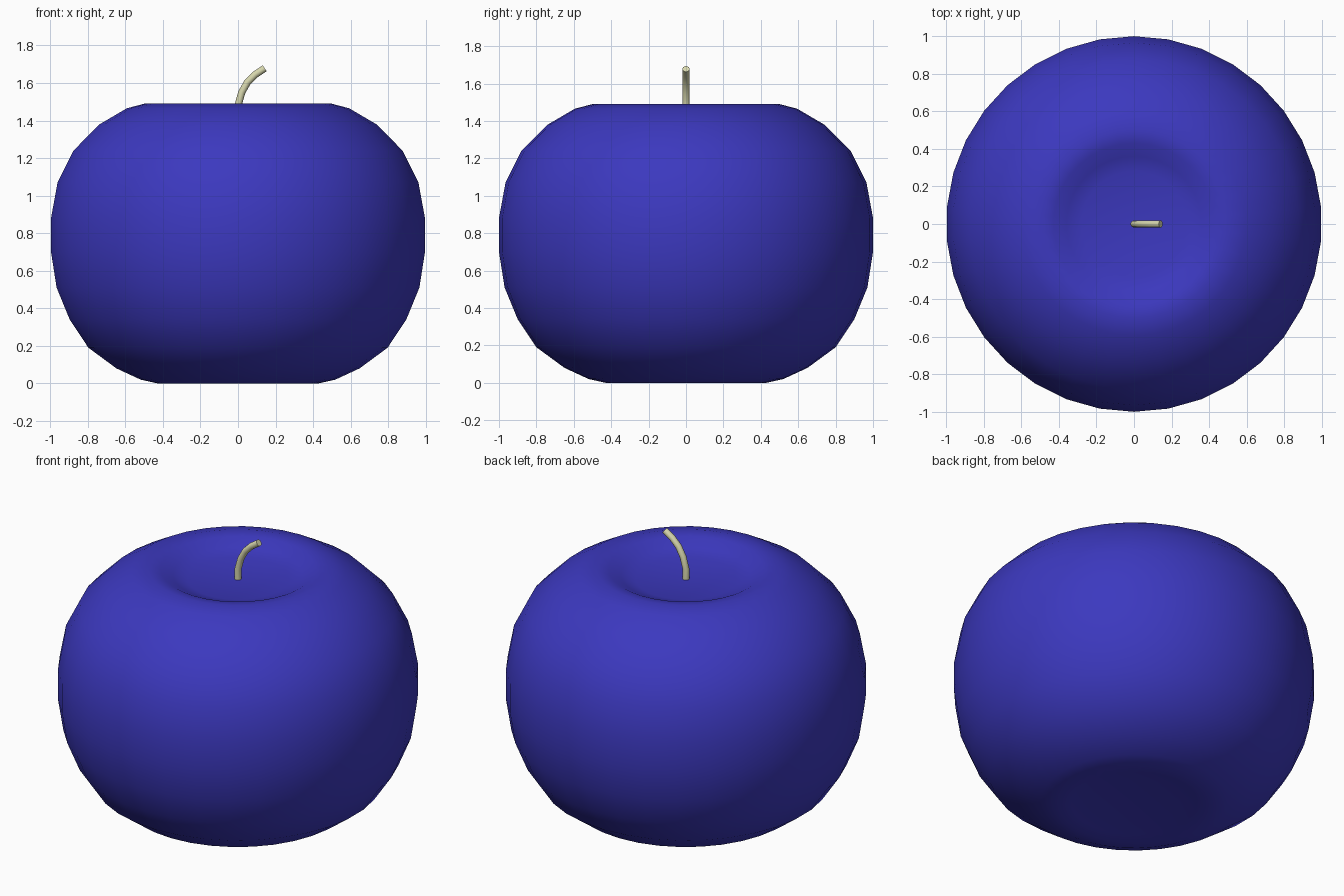
import bpy, bmesh, math
from mathutils import Matrix, Vector

if "Cube" in bpy.data.objects:
    bpy.data.objects.remove(bpy.data.objects["Cube"])

SEGMENTS = 34


def material(name, color):
    mat = bpy.data.materials.new(name)
    mat.diffuse_color = (*color, 1)
    mat.use_nodes = True
    mat.node_tree.nodes["Principled BSDF"].inputs["Base Color"].default_value = mat.diffuse_color
    return mat


def finish(bm, name, mat, angle):
    bmesh.ops.remove_doubles(bm, verts=bm.verts, dist=1e-5)
    bmesh.ops.recalc_face_normals(bm, faces=bm.faces)
    mesh = bpy.data.meshes.new(name)
    bm.to_mesh(mesh)
    bm.free()
    mesh.materials.append(mat)
    obj = bpy.data.objects.new(name, mesh)
    bpy.context.collection.objects.link(obj)
    bpy.ops.object.select_all(action='DESELECT')
    obj.select_set(True)
    bpy.context.view_layer.objects.active = obj
    bpy.ops.object.shade_smooth_by_angle(angle=math.radians(angle))
    return obj


# Fruit body: lathed profile with a dimple at each end (radius, height)
profile = [(0, 0.02), (0.26, 0.018), (0.35, 0.008), (0.43, 0), (0.52, 0.02),
           (0.65, 0.08), (0.80, 0.19), (0.90, 0.34), (0.97, 0.51), (1, 0.70),
           (1, 0.88), (0.965, 1.07), (0.88, 1.24), (0.74, 1.38), (0.595, 1.465),
           (0.50, 1.49), (0.43, 1.48), (0.36, 1.445), (0.28, 1.422), (0, 1.42)]
bm = bmesh.new()
verts = [bm.verts.new((0, r, z)) for r, z in profile]
edges = [bm.edges.new(pair) for pair in zip(verts, verts[1:])]
bmesh.ops.spin(bm, geom=verts + edges, cent=(0, 0, 0), axis=(0, 0, 1),
               angle=math.tau, steps=SEGMENTS)
finish(bm, "fruit_body", material("fruit_blue", (0.045, 0.04, 0.52)), 60)

# Stem: round tube swept along an arc that leans to the right
path = [Vector(p) for p in [(0, 0, 1.41), (0, 0, 1.48), (0.02, 0, 1.55),
                            (0.051, 0, 1.605), (0.092, 0, 1.645), (0.142, 0, 1.678)]]
bm = bmesh.new()
rings = []
for i, p in enumerate(path):
    tangent = path[min(i + 1, len(path) - 1)] - path[max(i - 1, 0)]
    tilt = Matrix.Rotation(math.atan2(tangent.x, tangent.z), 4, 'Y')
    ring = bmesh.ops.create_circle(bm, segments=12, radius=0.019,
                                   matrix=Matrix.Translation(p) @ tilt)
    rings.append(ring["verts"])
for a, b in zip(rings, rings[1:]):
    for i in range(12):
        j = (i + 1) % 12
        bm.faces.new((a[i], a[j], b[j], b[i]))
bm.faces.new(rings[0][::-1])
bm.faces.new(rings[-1])
finish(bm, "stem", material("stem_cream", (0.68, 0.68, 0.42)), 40)
